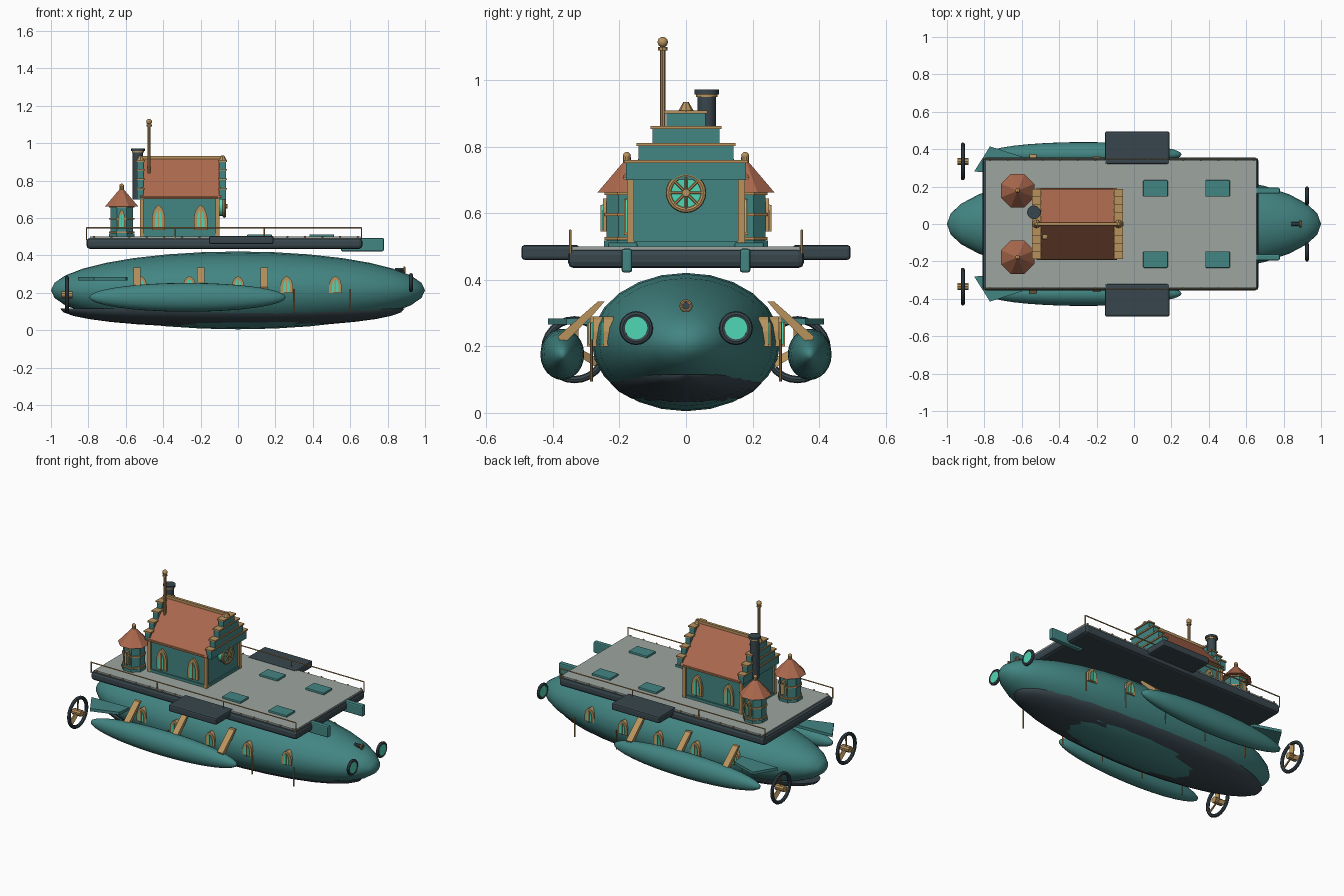
import bpy, bmesh
from math import pi, cos, sin
from mathutils import Vector, Matrix

if "Cube" in bpy.data.objects:
    bpy.data.objects.remove(bpy.data.objects["Cube"])


def material(name, r, g, b):
    m = bpy.data.materials.new(name)
    m.diffuse_color = (r, g, b, 1)
    m.use_nodes = True
    m.node_tree.nodes["Principled BSDF"].inputs["Base Color"].default_value = m.diffuse_color
    return m


TEAL = material("teal", .055, .235, .225)
DARK = material("dark_iron", .04, .062, .075)
BRASS = material("brass", .48, .29, .11)
ROOF = material("terracotta", .41, .14, .075)
DECK = material("deck_grey", .34, .38, .35)
GLASS = material("glow_glass", .08, .68, .46)


def finish(name, bm, mat, smooth=False):
    bmesh.ops.recalc_face_normals(bm, faces=bm.faces)
    me = bpy.data.meshes.new(name)
    bm.to_mesh(me)
    bm.free()
    ob = bpy.data.objects.new(name, me)
    bpy.context.collection.objects.link(ob)
    me.materials.append(mat)
    if smooth:
        bpy.ops.object.select_all(action='DESELECT')
        ob.select_set(True)
        bpy.context.view_layer.objects.active = ob
        bpy.ops.object.shade_smooth_by_angle(angle=.6)
    return ob


def box(name, x, y, z, mat, bevel=0):
    bm = bmesh.new()
    lo, hi = Vector((x[0], y[0], z[0])), Vector((x[1], y[1], z[1]))
    bmesh.ops.create_cube(bm, size=1, matrix=Matrix.Translation((lo + hi) / 2) @ Matrix.Diagonal((*(hi - lo), 1)))
    ob = finish(name, bm, mat)
    if bevel:
        mod = ob.modifiers.new("bevel", 'BEVEL')
        mod.width, mod.segments = bevel, 2
    return ob


def rod(name, a, b, r1, mat, r2=None, n=10, spin=0):
    a, b = Vector(a), Vector(b)
    d = b - a
    bm = bmesh.new()
    m = Matrix.Translation((a + b) / 2) @ d.to_track_quat('Z', 'Y').to_matrix().to_4x4() @ Matrix.Rotation(spin, 4, 'Z')
    bmesh.ops.create_cone(bm, cap_ends=True, segments=n, radius1=r1, radius2=r1 if r2 is None else r2,
                          depth=d.length, matrix=m)
    return finish(name, bm, mat, n > 8)


def ellipsoid(name, c, r, mat, u=24, v=16, cut=None):
    bm = bmesh.new()
    bmesh.ops.create_uvsphere(bm, u_segments=u, v_segments=v, radius=1,
                              matrix=Matrix.Translation(c) @ Matrix.Diagonal((*r, 1)) @ Matrix.Rotation(pi / 2, 4, 'Y'))
    if cut is not None:
        bmesh.ops.bisect_plane(bm, geom=bm.verts[:] + bm.edges[:] + bm.faces[:], plane_co=(0, 0, cut),
                               plane_no=(0, 0, 1), clear_outer=True)
        bmesh.ops.holes_fill(bm, edges=[e for e in bm.edges if e.is_boundary])
    return finish(name, bm, mat, True)


def ring(name, c, R, r, mat, n=24, k=8):
    # torus whose axis runs along x
    bm = bmesh.new()
    c = Vector(c)
    g = [[bm.verts.new(c + Vector((r * sin(b), (R + r * cos(b)) * cos(a), (R + r * cos(b)) * sin(a))))
          for b in (2 * pi * j / k for j in range(k))] for a in (2 * pi * i / n for i in range(n))]
    for i in range(n):
        for j in range(k):
            p, q = g[i], g[(i + 1) % n]
            bm.faces.new((p[j], q[j], q[(j + 1) % k], p[(j + 1) % k]))
    return finish(name, bm, mat, True)


def prism(name, pts, vec, mat):
    bm = bmesh.new()
    f = bm.faces.new([bm.verts.new(p) for p in pts])
    ext = bmesh.ops.extrude_face_region(bm, geom=[f])
    bmesh.ops.translate(bm, vec=vec, verts=[v for v in ext["geom"] if isinstance(v, bmesh.types.BMVert)])
    if f not in bm.faces[:]:
        bmesh.ops.holes_fill(bm, edges=[e for e in bm.edges if e.is_boundary])
    return finish(name, bm, mat)


def arch_window(name, x, y, z, w, h, s):
    # pointed window facing s*y: brass plate with proud glass
    half = [(1, 0), (1, .5), (.8, .73), (.45, .9), (0, 1)]
    shape = half + [(-a, b) for a, b in half[-2::-1]]
    prism(name + "_frame", [(x + a * w, y - s * .02, z + b * h) for a, b in shape], (0, s * .03, 0), BRASS)
    prism(name + "_glass", [(x + a * w * .55, y, z + h * .06 + b * h * .76) for a, b in shape], (0, s * .014, 0), GLASS)
    box(name + "_bar", (x - .003, x + .003), sorted((y, y + s * .018)), (z, z + h * .8), BRASS)


# hull and dark keel
ellipsoid("hull", (0, 0, .213), (1, .284, .208), TEAL)
ellipsoid("keel", (-.03, 0, .115), (.92, .235, .1), DARK, cut=.115)

# deck with side landing pads, hatches and bow beams
box("deck_base", (-.81, .665), (-.355, .355), (.435, .493), DARK, .018)
box("deck_plate", (-.79, .655), (-.343, .343), (.485, .5), DECK)
for s in (-1, 1):
    box("side_pad", (-.155, .19), sorted((s * .32, s * .495)), (.46, .505), DARK, .01)
    box("bow_beam", (.55, .78), (s * .178 - .016, s * .178 + .016), (.422, .494), TEAL, .008)
    for x in (.115, .447):
        box("hatch", (x - .066, x + .066), (s * .19 - .044, s * .19 + .044), (.495, .513), TEAL, .005)
    # railing with rivets
    rod("rail", (-.81, s * .348, .548), (.66, s * .348, .548), .004, BRASS, n=6)
    for x in (-.81, -.335, .14, .66):
        rod("rail_post", (x, s * .348, .48), (x, s * .348, .55), .004, BRASS, n=6)
    for i in range(16):
        ellipsoid("rivet", (-.77 + i * .094, s * .345, .5), (.006,) * 3, BRASS, 6, 4)

    # outrigger pod, struts, fin
    ellipsoid("side_pod", (-.27, s * .372, .176), (.525, .066, .077), TEAL)
    for x in (-.54, -.2, .14):
        prism("strut", [(x - .02, s * .245, .335), (x - .02, s * .275, .3), (x - .02, s * .375, .2),
                        (x - .02, s * .385, .23), (x - .02, s * .265, .335)], (.04, 0, 0), BRASS)
    prism("fin", [(-.59, s * .27, .266), (-.6, s * .36, .266), (-.77, s * .415, .266), (-.855, s * .28, .266)],
          (0, 0, .018), TEAL)

    # ringed propeller
    px, py, pz = -.915, s * .335, .19
    ring("propeller_ring", (px, py, pz), .09, .011, DARK)
    rod("propeller_hub", (px - .03, py, pz), (px + .03, py, pz), .02, BRASS)
    for i in range(3):
        a = pi / 2 + i * 2 * pi / 3
        d, t = Vector((0, cos(a), sin(a))), Vector((.006, -sin(a) * .014, cos(a) * .014))
        c = Vector((px - .003, py, pz))
        prism("propeller_blade", [c + d * .01 - t * .7, c + d * .09 - t, c + d * .09 + t, c + d * .01 + t * .7],
              (.007, 0, 0), BRASS)

    # hull windows and hanging rods
    for x in (-.52, -.26, 0, .26, .52):
        arch_window("hull_window", x, s * .279 * (1 - x * x) ** .5, .2, .033, .09, s)
    for x in (-.6, -.3, 0, .3, .6):
        rod("hull_rod", (x, s * .284, .095), (x, s * .284, .22), .004, BRASS, n=6)

    # bow eyes
    rod("bow_eye_glass", (.918, s * .15, .255), (.932, s * .15, .255), .036, GLASS, n=20)
    ring("bow_eye_rim", (.925, s * .15, .255), .041, .01, DARK, 20)

ring("bow_ring", (.89, 0, .322), .015, .005, BRASS, 12)
rod("bow_lamp", (.84, 0, .322), (.892, 0, .322), .012, DARK)

# house body with trims and windows
x0, x1 = -.515, -.11
box("house_body", (x0, x1), (-.165, .165), (.495, .72), TEAL)
box("house_base", (x0 - .008, x1 + .008), (-.173, .173), (.497, .517), TEAL)
for x in (x0, x1):
    for s in (-1, 1):
        box("corner_pillar", (x - .01, x + .01), (s * .167 - .01, s * .167 + .01), (.5, .705), BRASS)
for s in (-1, 1):
    for x in (-.425, -.2):
        arch_window("house_window", x, s * .168, .535, .036, .135, s)
    box("eave_trim", (x0, x1), (s * .178 - .01, s * .178 + .01), (.702, .716), BRASS)

# roof and stepped gables
prism("house_roof", [(-.52, -.192, .708), (-.52, .192, .708), (-.52, 0, .925)], (.43, 0, 0), ROOF)
box("roof_ridge", (-.53, -.085), (-.009, .009), (.912, .932), BRASS)
for x in (-.522, -.083):
    for w, a, b in ((.18, .7, .752), (.143, .752, .802), (.1, .802, .853), (.058, .853, .9)):
        box("gable_step", (x - .018, x + .018), (-w, w), (a, b), TEAL)
        box("gable_cap", (x - .024, x + .024), (-w - .006, w + .006), (b, b + .009), BRASS)
    rod("gable_finial", (x, 0, .905), (x, 0, .935), .025, BRASS, .008, 8)

# rose window on the front gable
ring("rose_rim", (-.073, 0, .662), .052, .009, BRASS)
rod("rose_glass", (-.115, 0, .662), (-.07, 0, .662), .05, GLASS, n=24)
rod("rose_hub", (-.08, 0, .662), (-.055, 0, .662), .012, BRASS)
for i in range(8):
    a = i * pi / 4
    rod("rose_spoke", (-.068, 0, .662), (-.068, .05 * cos(a), .662 + .05 * sin(a)), .004, BRASS, n=6)

# octagonal turrets
for s in (-1, 1):
    tx, ty = -.622, s * .178

    def tier(name, z0, z1, r, mat, r2=None):
        rod(name, (tx, ty, z0), (tx, ty, z1), r, mat, r2, 8, pi / 8)
    tier("turret_body", .495, .67, .066, TEAL)
    tier("turret_base", .497, .518, .074, TEAL)
    for z in (.52, .592, .655):
        tier("turret_band", z, z + .009, .073, BRASS)
    tier("turret_roof", .662, .76, .096, ROOF, .006)
    rod("turret_finial", (tx, ty, .75), (tx, ty, .77), .012, BRASS)
    ellipsoid("turret_ball", (tx, ty, .773), (.012,) * 3, BRASS, 10, 6)
    for f in (-1, 1):
        arch_window("turret_window", tx, ty + f * .061, .545, .019, .1, f)

# chimney and mast
rod("chimney", (-.535, .062, .7), (-.535, .062, .965), .028, DARK, n=12)
rod("chimney_cap", (-.535, .062, .958), (-.535, .062, .972), .037, DARK, n=12)
rod("chimney_band", (-.535, .062, .95), (-.535, .062, .958), .032, BRASS, n=12)
rod("mast", (-.475, -.07, .82), (-.475, -.07, 1.11), .008, BRASS, n=8)
rod("mast_collar", (-.475, -.07, 1.09), (-.475, -.07, 1.1), .014, BRASS, n=8)
ellipsoid("mast_ball", (-.475, -.07, 1.115), (.016,) * 3, BRASS, 10, 6)
